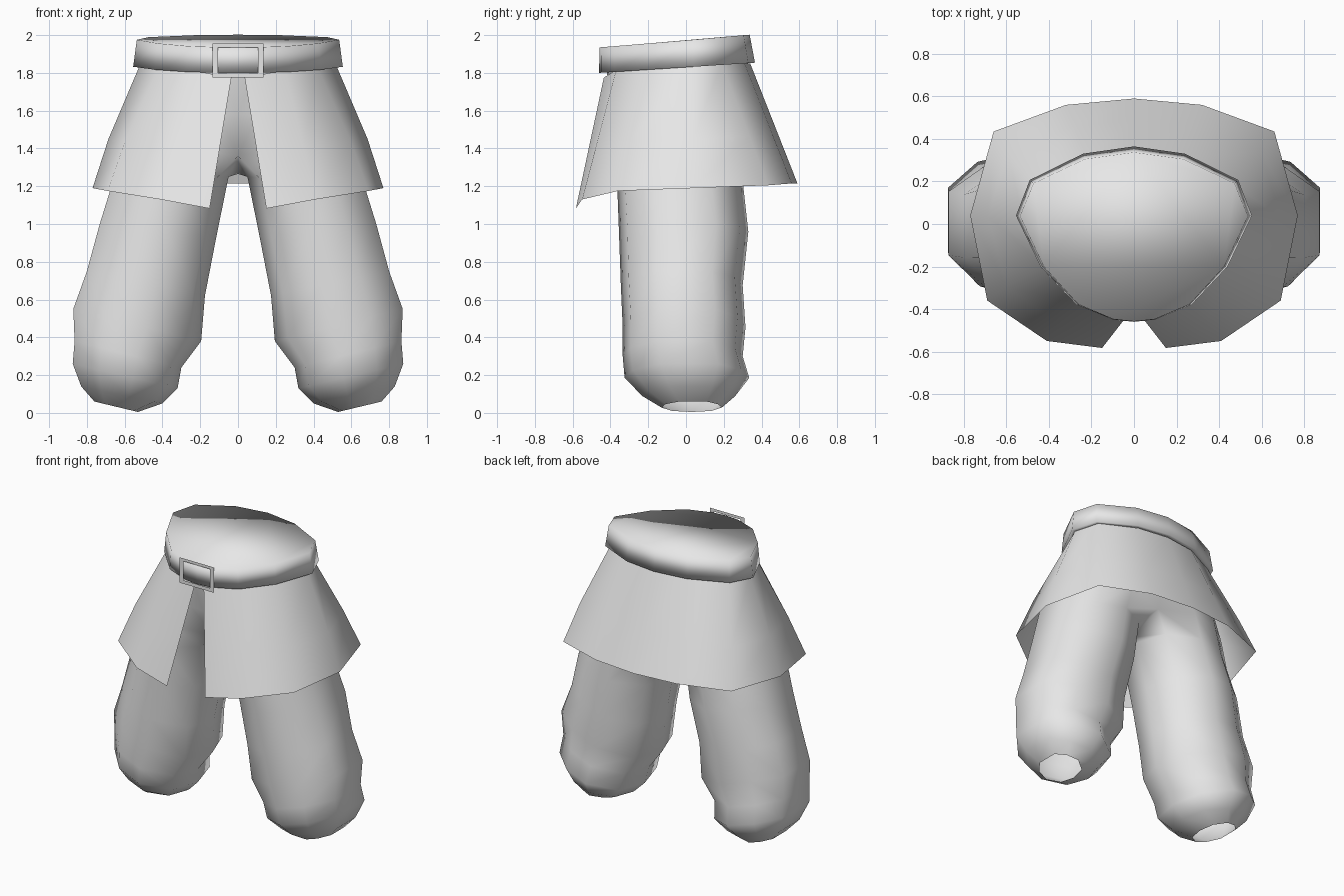
import bpy
import bmesh
import math

if "Cube" in bpy.data.objects:
    bpy.data.objects.remove(bpy.data.objects["Cube"])

grey = bpy.data.materials.new("light grey cloth")
grey.diffuse_color = (0.8, 0.8, 0.8, 1)
grey.use_nodes = True
grey.node_tree.nodes["Principled BSDF"].inputs["Base Color"].default_value = grey.diffuse_color


def make(name, verts, faces, smooth=True):
    me = bpy.data.meshes.new(name)
    me.from_pydata(verts, [], faces)
    me.materials.append(grey)
    for p in me.polygons:
        p.use_smooth = smooth
    ob = bpy.data.objects.new(name, me)
    bpy.context.collection.objects.link(ob)
    return ob


def loft(name, rings, closed=True, cap_end=False, skip=()):
    """Skin equally long rings, running counter-clockwise and upwards.
    skip holds (ring, side) pairs that get no face."""
    n = len(rings[0])
    verts = [v for r in rings for v in r]
    faces = []
    for k in range(len(rings) - 1):
        for i in range(n if closed else n - 1):
            j = (i + 1) % n
            if (k, i) not in skip:
                faces.append((k * n + i, k * n + j, (k + 1) * n + j, (k + 1) * n + i))
    if cap_end:
        faces.append(tuple(range((len(rings) - 1) * n, len(rings) * n)))
    return make(name, verts, faces)


def mirrored(half):
    """Half outline from back to front on +x -> full outline from front, counter-clockwise."""
    left = [(-p[0],) + tuple(p[1:]) for p in half if p[0] > 0]
    return half[::-1] + left


# Waist outline, shared by belt and trousers
half_waist = [(0, .37), (.24, .335), (.49, .21), (.555, .04), (.44, -.2),
              (.27, -.38), (.1, -.45), (0, -.46)]


def waist_ring(outline, sx, back, front, z0, slope):
    return [(x * sx, y * (back / .37 if y > 0 else front / .46), z0 + slope * (y + .46))
            for x, y in outline]


# Belt with a sloping closed top
waist = mirrored(half_waist)
loft("belt", [waist_ring(waist, .92, .33, .42, 1.81, .06),
              waist_ring(waist, 1, .365, .46, 1.80, .065),
              waist_ring(waist, .965, .337, .458, 1.935, .081)], cap_end=True)


# Buckle: thin flat rectangular frame
def rect(w, z0, z1, y):
    return [(-w, y, z0), (w, y, z0), (w, y, z1), (-w, y, z1)]


by = -.462
frame = rect(.135, 1.775, 1.955, by) + rect(.105, 1.80, 1.935, by)
make("buckle", frame, [(i, (i + 1) % 4, 4 + (i + 1) % 4, 4 + i) for i in range(4)], smooth=False)

# Skirt: open sheet split at the front
hem = mirrored([(0, .59, 1.215), (.32, .56, 1.215), (.66, .435, 1.205), (.77, .04, 1.19),
                (.69, -.36, 1.175), (.41, -.55, 1.13), (.15, -.583, 1.082)])
top = mirrored([(0, .34, 1.85), (.22, .31, 1.85), (.46, .19, 1.85), (.52, .03, 1.84),
                (.42, -.2, 1.83), (.25, -.37, 1.815), (.035, -.435, 1.775)])
mid = []
for a, b in zip(hem, top):
    p = [.4 * u + .6 * v for u, v in zip(b, a)]
    if abs(p[0]) > .4:
        p[0] += math.copysign(.016, p[0])
    mid.append(tuple(p))
loft("skirt", [hem, mid, top], closed=False)

# Trouser leg: tilted rings (inner x, z, outer x, z, front y, back y), open at the foot
leg_rings = [
    (.53, .005, .76, .06, -.13, .19),
    (.40, .05, .83, .14, -.23, .26),
    (.32, .13, .875, .26, -.325, .335),
    (.30, .24, .865, .38, -.335, .30),
    (.195, .38, .872, .55, -.335, .315),
    (.175, .62, .80, .75, -.345, .30),
    (.115, .93, .732, 1.0, -.355, .33),
    (.05, 1.25, .67, 1.2, -.365, .30),
    (0, 1.40, .62, 1.40, -.365, .30),
]
section = [(-.15, -1), (.5, -.87), (1, -.42), (1, .5), (.5, .87), (-.15, 1),
           (-.8, .65), (-1, 0), (-.8, -.65)]
rings = []
for xi, zi, xo, zo, yf, yb in leg_rings:
    rings.append([((xi + xo) / 2 + u * (xo - xi) / 2,
                   (yf + yb) / 2 + v * (yb - yf) / 2,
                   (zi + zo) / 2 + u * (zo - zi) / 2) for u, v in section])

# Crotch arch on the centre line, then the half hips up to the waist
rings[-1][6:] = [(0, .24, 1.36), (0, -.02, 1.265), (0, -.27, 1.36)]
for sx, back, front, z0, slope in ((1.03, .31, .385, 1.58, 0), (.92, .33, .42, 1.81, .06)):
    h = waist_ring(half_waist, sx, back, front, z0, slope)[::-1]
    rings.append(h[1:] + [(0, 0, z0), h[0]])
skip = {(k, i) for k in (8, 9) for i in (6, 7)}
trousers = loft("trousers", rings, skip=skip)

# Drop unused centre points and mirror to the other leg
bm = bmesh.new()
bm.from_mesh(trousers.data)
bmesh.ops.delete(bm, geom=[v for v in bm.verts if not v.link_faces], context='VERTS')
bm.to_mesh(trousers.data)
bm.free()
mir = trousers.modifiers.new("mirror", 'MIRROR')
mir.use_axis[0] = True
mir.use_clip = True
